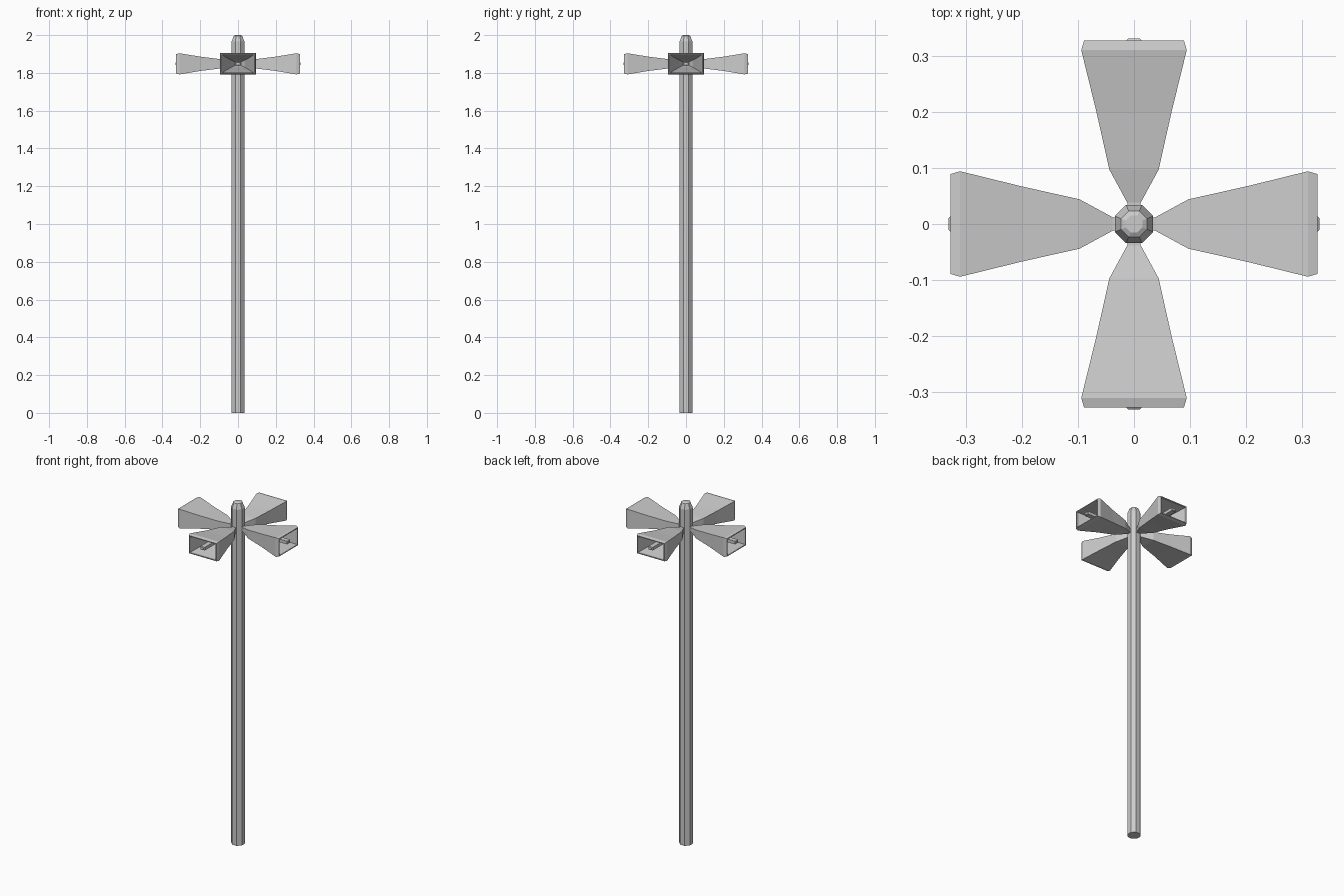
import bpy, bmesh, math
from mathutils import Matrix

if "Cube" in bpy.data.objects:
    bpy.data.objects.remove(bpy.data.objects["Cube"])


def loft(name, rings, cap_start=True, cap_end=True):
    """Skin a list of equal-length vertex rings into a flat-shaded object."""
    bm = bmesh.new()
    loops = [[bm.verts.new(p) for p in ring] for ring in rings]
    n = len(loops[0])
    for a, b in zip(loops, loops[1:]):
        for i in range(n):
            j = (i + 1) % n
            bm.faces.new((a[i], a[j], b[j], b[i]))
    if cap_start:
        bm.faces.new(loops[0][::-1])
    if cap_end:
        bm.faces.new(loops[-1])
    bmesh.ops.recalc_face_normals(bm, faces=bm.faces)
    mesh = bpy.data.meshes.new(name)
    bm.to_mesh(mesh)
    bm.free()
    obj = bpy.data.objects.new(name, mesh)
    bpy.context.collection.objects.link(obj)
    return obj


def octagon(r, z):
    angles = [math.pi / 8 + k * math.pi / 4 for k in range(8)]
    return [(r * math.cos(a), r * math.sin(a), z) for a in angles]


def rect(x, w, h):
    return [(x, -w, -h), (x, w, -h), (x, w, h), (x, -w, h)]


# Octagonal pole with a stepped, tapered tip
loft("pole", [octagon(r, z) for r, z in
              [(0.037, 0), (0.037, 1.965), (0.025, 1.995), (0.016, 2.0)]])

# Horn profile: distance out, half width, half height; outside then inside
horn_profile = [
    (0.020, 0.012, 0.012), (0.038, 0.012, 0.012), (0.097, 0.044, 0.025),
    (0.200, 0.067, 0.038), (0.310, 0.094, 0.056), (0.327, 0.089, 0.052),
    (0.327, 0.084, 0.047), (0.310, 0.087, 0.050), (0.200, 0.061, 0.033),
    (0.097, 0.038, 0.020), (0.055, 0.015, 0.009),
]
# Long central driver with a bevelled tip
driver_profile = [(0.055, 0.014, 0.009), (0.327, 0.014, 0.009),
                  (0.331, 0.010, 0.006)]

# Four horns around the pole, each with its driver
for k, side in enumerate(("right", "back", "left", "front")):
    place = Matrix.Translation((0, 0, 1.848)) @ Matrix.Rotation(k * math.pi / 2, 4, 'Z')
    for part, profile in (("horn", horn_profile), ("driver", driver_profile)):
        obj = loft(f"{part}_{side}", [rect(*p) for p in profile])
        obj.data.transform(place)
